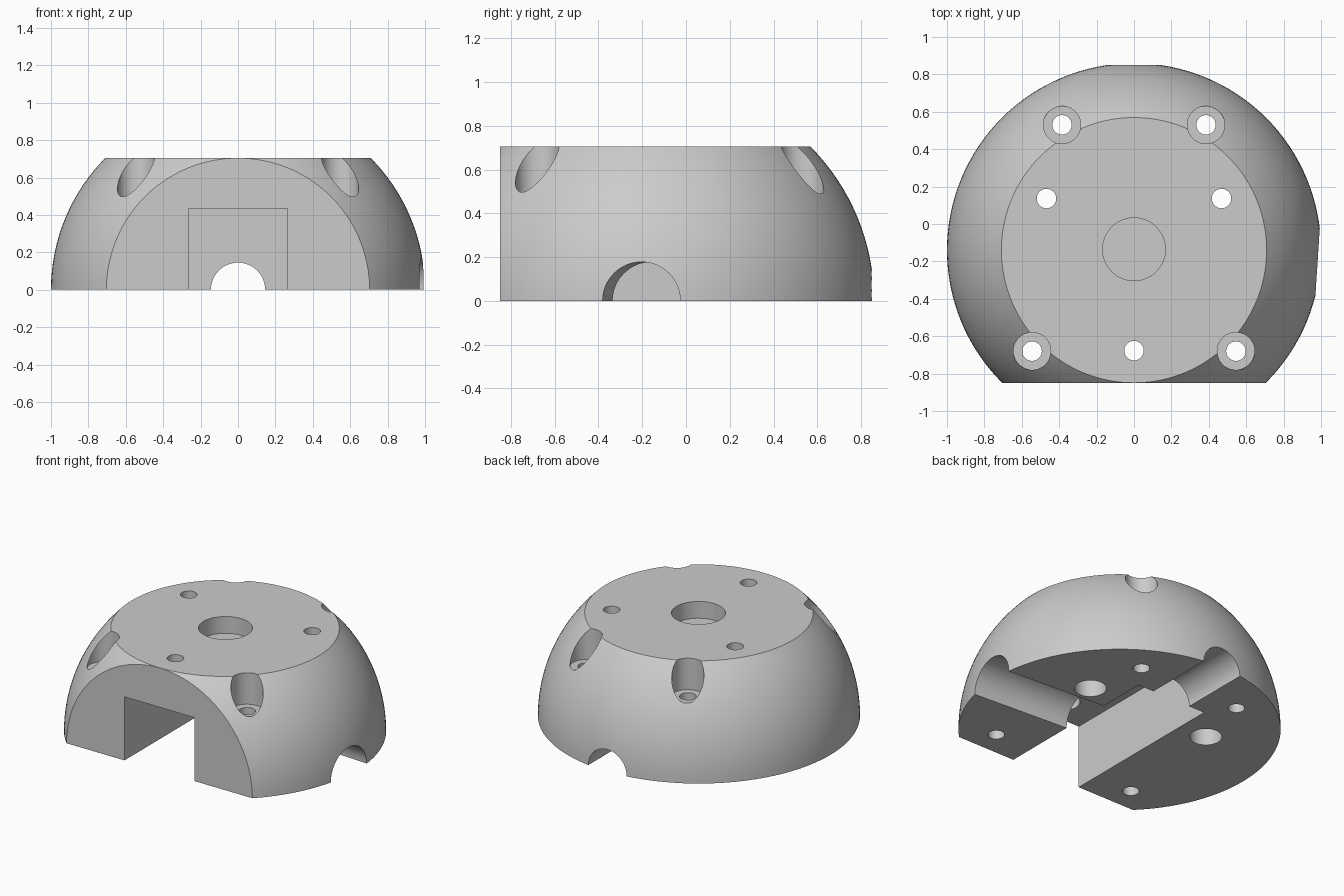
import bpy, bmesh, math
from mathutils import Vector, Matrix

cube = bpy.data.objects.get("Cube")
if cube:
    bpy.data.objects.remove(cube, do_unlink=True)

CENTRE_Y = -0.14
TOP = 0.705
FRONT = -0.85

grey = bpy.data.materials.new("light grey")
grey.use_nodes = True
colour = (0.6, 0.6, 0.6, 1)
grey.diffuse_color = colour
grey.node_tree.nodes["Principled BSDF"].inputs["Base Color"].default_value = colour


def add_object(name, bm):
    bmesh.ops.recalc_face_normals(bm, faces=bm.faces)
    mesh = bpy.data.meshes.new(name)
    bm.to_mesh(mesh)
    bm.free()
    mesh.materials.append(grey)
    obj = bpy.data.objects.new(name, mesh)
    bpy.context.scene.collection.objects.link(obj)
    return obj


# Domed body: a sphere trimmed flat at the bottom, top and front
bm = bmesh.new()
bmesh.ops.create_uvsphere(bm, u_segments=128, v_segments=64, radius=1,
                          matrix=Matrix.Translation((0, CENTRE_Y, 0)))
for point, normal in (((0, 0, 0), (0, 0, -1)),
                      ((0, 0, TOP), (0, 0, 1)),
                      ((0, FRONT, 0), (0, -1, 0))):
    result = bmesh.ops.bisect_plane(bm, geom=bm.verts[:] + bm.edges[:] + bm.faces[:],
                                    plane_co=point, plane_no=normal, clear_outer=True)
    rim = [e for e in bm.edges if e.is_boundary]
    bmesh.ops.holes_fill(bm, edges=rim, sides=0)
body = add_object("domed_body", bm)


def cut(cutter):
    cutter.hide_render = True
    mod = body.modifiers.new("cut", 'BOOLEAN')
    mod.operation = 'DIFFERENCE'
    mod.solver = 'EXACT'
    mod.object = cutter
    bpy.context.view_layer.update()
    graph = bpy.context.evaluated_depsgraph_get()
    mesh = bpy.data.meshes.new_from_object(body.evaluated_get(graph))
    body.modifiers.clear()
    body.data = mesh
    bpy.data.objects.remove(cutter, do_unlink=True)


def cut_cylinder(start, end, radius, segments=48):
    start, end = Vector(start), Vector(end)
    axis = end - start
    matrix = Matrix.Translation((start + end) / 2) @ axis.to_track_quat('Z', 'Y').to_matrix().to_4x4()
    bm = bmesh.new()
    bmesh.ops.create_cone(bm, cap_ends=True, segments=segments, radius1=radius,
                          radius2=radius, depth=axis.length, matrix=matrix)
    cut(add_object("round_cutter", bm))


def cut_hole(x, y, radius, low, high):
    cut_cylinder((x, y, low), (x, y, high), radius)


# Rectangular slot open to the front and bottom
bm = bmesh.new()
bmesh.ops.create_cube(bm, size=1, matrix=Matrix.Translation((0, -0.37, 0.1675))
                      @ Matrix.Diagonal((0.53, 1.46, 0.535, 1)))
cut(add_object("slot_cutter", bm))

# Half-round channels to the back and, slightly turned, to the left side
cut_cylinder((0, 0.2, 0), (0, 1.2, 0), 0.145, 64)
turn = math.radians(-3.7)
along = Vector((math.cos(turn), math.sin(turn), 0))
origin = Vector((0, CENTRE_Y, 0))
cut_cylinder(origin + along * 0.06, origin + along * 1.3, 0.178, 64)

# Shallow round recess in the top
cut_hole(0, -0.135, 0.168, 0.59, 0.9)

# Corner screw holes with head pockets cut into the dome
for x, y in ((0.385, 0.53), (0.545, -0.68)):
    for side in (-1, 1):
        cut_hole(side * x, y, 0.1, 0.49, 0.9)
        cut_hole(side * x, y, 0.052, -0.1, 0.9)

# Mounting holes with wide pockets from below
for x, y in ((-0.468, 0.136), (0.468, 0.136), (0, -0.677)):
    cut_hole(x, y, 0.1, -0.1, 0.57)
    cut_hole(x, y, 0.052, 0.3, 0.9)

# Smooth curves with crisp rims
bpy.ops.object.select_all(action='DESELECT')
body.select_set(True)
bpy.context.view_layer.objects.active = body
bpy.ops.object.shade_smooth_by_angle(angle=math.radians(25))
